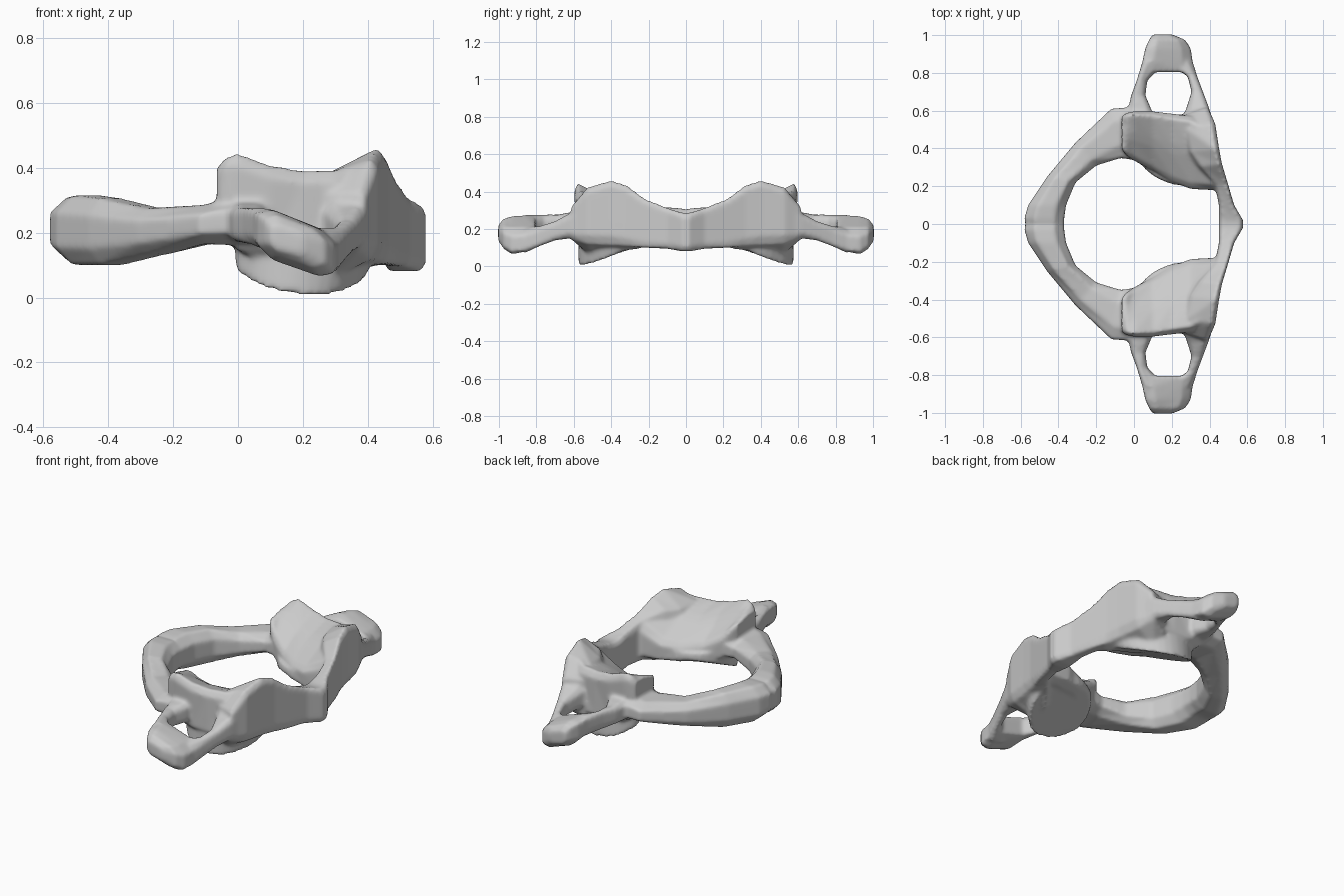
import bpy, bmesh, math
from mathutils import Vector

bm = bmesh.new()

def chamfer(corners, c=0.25):
    """Polygon with every corner cut, so sections read as rounded."""
    pts = [Vector(p) for p in corners]
    out = []
    for i, p in enumerate(pts):
        out += [p.lerp(pts[i - 1], c), p.lerp(pts[(i + 1) % len(pts)], c)]
    return out

def loft(sections):
    rings = [[bm.verts.new(p) for p in s] for s in sections]
    faces = [bm.faces.new(rings[0][::-1]), bm.faces.new(rings[-1])]
    for a, b in zip(rings, rings[1:]):
        for i in range(len(a)):
            j = (i + 1) % len(a)
            faces.append(bm.faces.new((a[i], a[j], b[j], b[i])))
    bmesh.ops.recalc_face_normals(bm, faces=faces)

def upright(ix, iy, ox, oy, z0, z1, drop=0, dip=0, c=0.25):
    """Vertical section between an inner and an outer plan point."""
    return chamfer([(ix, iy, z0 - dip), (ox, oy, z0), (ox, oy, z1), (ix, iy, z1 - drop)], c)

# Posterior arch: inner xy, outer xy, low z, high z
loft([upright(*s) for s in [
    (-.37, -.02, -.57, -.02, .12, .30),
    (-.37, .03, -.58, .03, .115, .31),
    (-.36, .10, -.56, .10, .10, .315),
    (-.31, .22, -.46, .25, .10, .305),
    (-.20, .31, -.31, .43, .13, .275),
    (-.07, .35, -.12, .61, .165, .285),
    (.06, .33, .02, .62, .16, .32)]])

# Anterior arch, rising to the front peak of the lateral mass
loft([upright(*s, c=.12) for s in [
    (.45, -.02, .57, -.02, .085, .285, 0, 0),
    (.45, .015, .58, .015, .08, .285, 0, 0),
    (.45, .10, .53, .10, .095, .315, .01, 0),
    (.43, .20, .495, .22, .10, .365, .03, 0),
    (.34, .30, .465, .32, .11, .445, .07, .03),
    (.28, .38, .45, .40, .12, .475, .11, .07),
    (.26, .50, .43, .53, .13, .43, .05, .09),
    (.25, .57, .39, .62, .15, .32, .0, .04)]])

# Lateral mass: yz sections along x with a dished upper facet
def mass(x, ot, mt, it, ib, ob):
    return chamfer([(x, *p) for p in (ot, mt, it, ib, ob)], .15)

loft([mass(*s) for s in [
    (-.065, (.57, .40), (.48, .40), (.39, .38), (.40, .29), (.57, .27)),
    (-.04, (.59, .44), (.47, .40), (.36, .36), (.37, .22), (.58, .20)),
    (.0, (.60, .455), (.46, .385), (.335, .31), (.34, .16), (.58, .14)),
    (.1, (.60, .42), (.43, .35), (.285, .25), (.28, .145), (.58, .10)),
    (.2, (.585, .40), (.40, .34), (.225, .24), (.215, .14), (.58, .10)),
    (.3, (.57, .40), (.39, .355), (.185, .25), (.19, .13), (.58, .10)),
    (.42, (.50, .43), (.38, .44), (.18, .31), (.18, .11), (.50, .12))]])

# Inferior facet: skewed oval pad whose flat underside faces inward and back
N = 32
def oval(top):
    cx, rx = (.22, .225) if top else (.195, .195)
    pts = []
    for i in range(N):
        a = 2 * math.pi * i / N
        dx, dy = rx * math.cos(a), .185 * math.sin(a)
        z = .21 if top else .088 - dy * .42 - dx * .16
        pts.append((cx + dx - .3 * min(dy, .1), .39 + dy, z))
    return pts
loft([oval(False), oval(True)])

# Transverse process: two bars around the foramen joined by a tilted tip
def across(y, x0, x1, lo0, hi0, lo1, hi1):
    return chamfer([(x0, y, lo0), (x1, y, lo1), (x1, y, hi1), (x0, y, hi0)], .2)

loft([across(*s) for s in [
    (.54, -.04, .10, .17, .30, .17, .32),
    (.61, -.03, .09, .17, .29, .17, .29),
    (.68, -.015, .06, .17, .28, .17, .27),
    (.76, .015, .07, .17, .285, .16, .26),
    (.86, .045, .17, .16, .285, .12, .25)]])
loft([across(*s) for s in [
    (.54, .25, .42, .14, .32, .14, .36),
    (.62, .28, .395, .15, .27, .15, .29),
    (.70, .305, .365, .14, .24, .14, .24),
    (.78, .285, .335, .115, .22, .105, .21),
    (.86, .18, .31, .09, .22, .065, .19)]])
loft([across(*s) for s in [
    (.805, .03, .315, .17, .285, .09, .19),
    (.86, .045, .31, .15, .295, .06, .19),
    (.93, .06, .30, .13, .29, .045, .19),
    (.975, .08, .27, .14, .27, .08, .20),
    (1.004, .10, .20, .15, .23, .13, .20)]])

# Combine: mirror, fuse and soften
mesh = bpy.data.meshes.new("ring_vertebra")
bm.to_mesh(mesh)
bm.free()
obj = bpy.data.objects.new("ring_vertebra", mesh)
bpy.context.collection.objects.link(obj)
mirror = obj.modifiers.new("mirror", 'MIRROR')
mirror.use_axis = (False, True, False)
mirror.use_mirror_merge = False
fuse = obj.modifiers.new("fuse", 'REMESH')
fuse.mode = 'VOXEL'
fuse.voxel_size = .0105
fuse.use_smooth_shade = True
soft = obj.modifiers.new("soften", 'SMOOTH')
soft.factor = .5
soft.iterations = 6
